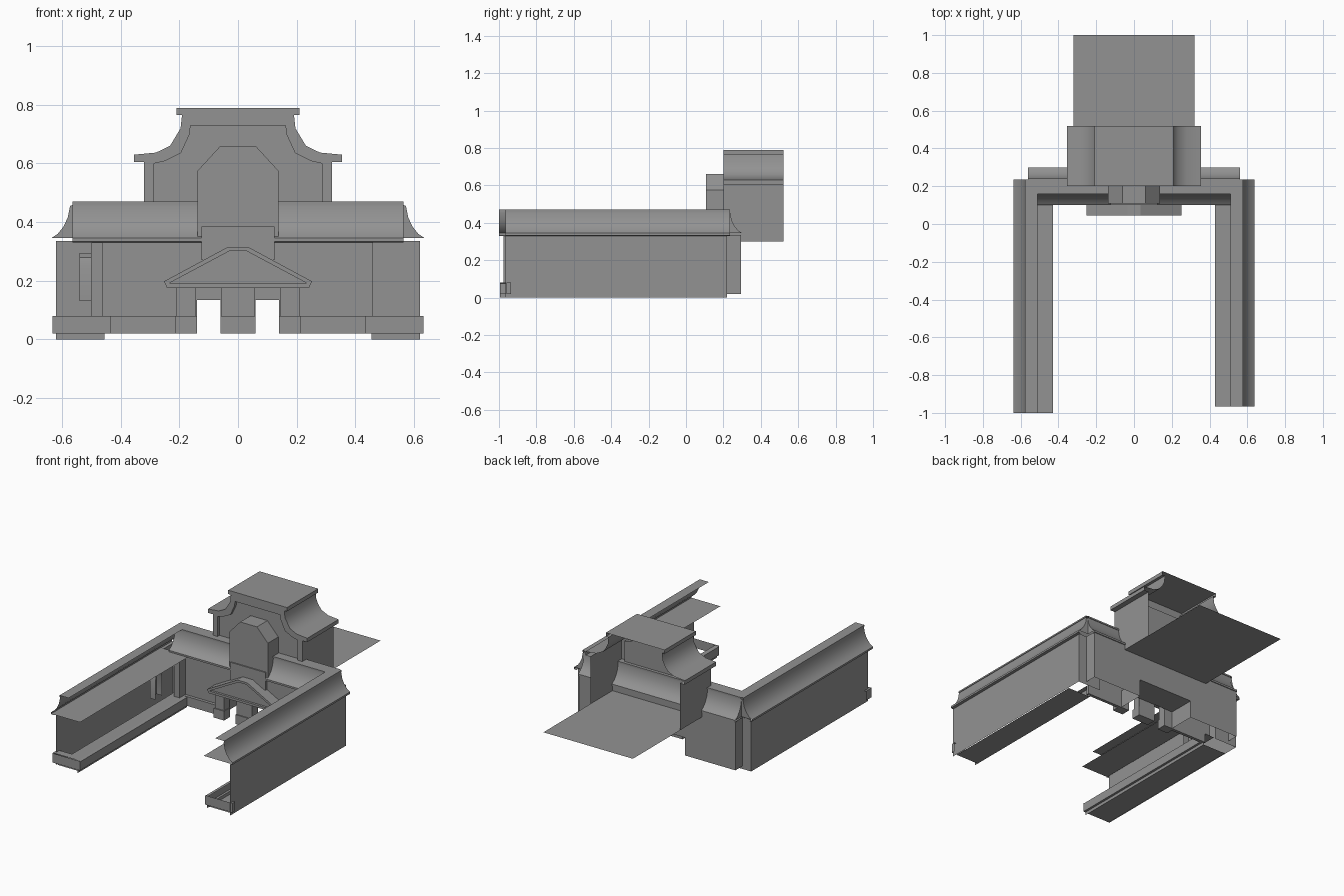
import bpy, bmesh
from mathutils import Vector

if "Cube" in bpy.data.objects:
    bpy.data.objects.remove(bpy.data.objects["Cube"])

# dark grey finish for every part
GREY = bpy.data.materials.new("dark_grey")
GREY.diffuse_color = (.29, .29, .29, 1)
GREY.use_nodes = True
GREY.node_tree.nodes["Principled BSDF"].inputs["Base Color"].default_value = GREY.diffuse_color


def make(name, verts, faces, smooth=False):
    me = bpy.data.meshes.new(name)
    me.from_pydata([Vector(v) for v in verts], [], faces)
    me.materials.append(GREY)
    me.update()
    ob = bpy.data.objects.new(name, me)
    bpy.context.collection.objects.link(ob)
    if smooth:
        bpy.ops.object.select_all(action='DESELECT')
        ob.select_set(True)
        bpy.context.view_layer.objects.active = ob
        bpy.ops.object.shade_smooth_by_angle(angle=0.6)
    return ob


def place(p, axis, t):
    # profile point (horizontal, z) swept along x or y
    return (t, p[0], p[1]) if axis == 'x' else (p[0], t, p[1])


def strip(name, pts, axis, a, b, smooth=False):
    """Open profile swept in a straight line."""
    n = len(pts)
    v = [place(p, axis, a) for p in pts] + [place(p, axis, b) for p in pts]
    return make(name, v, [(i, i + 1, n + i + 1, n + i) for i in range(n - 1)], smooth)


def prism(name, pts, axis, a, b):
    """Closed profile swept into a capped solid."""
    n = len(pts)
    v = [place(p, axis, a) for p in pts] + [place(p, axis, b) for p in pts]
    f = [(i, (i + 1) % n, n + (i + 1) % n, n + i) for i in range(n)]
    return make(name, v, f + [tuple(range(n))[::-1], tuple(range(n, 2 * n))])


def box(name, x0, x1, y0, y1, z0, z1):
    return prism(name, [(x0, z0), (x1, z0), (x1, z1), (x0, z1)], 'y', y0, y1)


def sheet(name, pts, y):
    """Flat upright face facing the front."""
    return make(name, [(x, y, z) for x, z in pts], [tuple(range(len(pts)))])


def rect(name, x0, x1, z0, z1, y):
    return sheet(name, [(x0, z0), (x1, z0), (x1, z1), (x0, z1)], y)


def flat(name, x0, x1, y0, y1, z):
    return make(name, [(x0, y0, z), (x1, y0, z), (x1, y1, z), (x0, y1, z)], [(0, 1, 2, 3)])


def mirrored(pts):
    return pts + [(-x, z) for x, z in reversed(pts)]


# roof section: offset inward from the eaves, height
ROOF = [(.017, .33), (0, .333), (0, .345), (.022, .36), (.042, .385), (.056, .415),
        (.064, .455), (.064, .46), (.06, .46), (.06, .47), (.125, .47)]

# wings: open shells with outer wall, roof slope, ceiling and curb
for side, s, y0 in (("left", -1, -1.0), ("right", 1, -.965)):
    strip(side + "_wing_roof", [(s * (.637 - d), z) for d, z in ROOF], 'y', y0, .236, True)
    strip(side + "_wing_wall", [(s * .62, 0), (s * .62, .33)], 'y', max(y0, -.975), .22)
    flat(side + "_wing_ceiling", s * .43, s * .637, y0, .12, .335)
    rect(side + "_wing_end_wall", s * .455, s * .62, .0, .335, .22)
    sheet(side + "_wing_gable", [(s * (.637 - d), z) for d, z in ROOF[2:7]]
          + [(s * .56, .46), (s * .56, .345)], .236)
    flat(side + "_wing_floor", s * .45, s * .615, y0 + .03, .12, 0)
    strip(side + "_wing_curb", [(s * .45, 0), (s * .45, .02), (s * .435, .02),
                                (s * .435, .075), (s * .46, .08)], 'y', y0 + .005, .12)
    rect(side + "_curb_end", s * .435, s * .632, .02, .08, y0 + .005)
    strip(side + "_curb_return", [(s * .632, .02), (s * .632, .08), (s * .62, .08)],
          'y', y0 + .005, -.935)

# left wing curb top, corner post and arched window
flat("left_curb_top", -.53, -.45, -.99, .12, .08)
flat("left_curb_end_top", -.62, -.53, -.99, -.94, .08)
box("corner_post", -.50, -.46, .06, .12, .08, .33)
arch = [(-.13, .13), (-.13, .25), (-.12, .28), (-.095, .295), (-.07, .28), (-.06, .25), (-.06, .13)]
strip("arched_window_reveal", [(y, z) for y, z in arch], 'x', -.54, -.50, True)
make("arched_window_pane", [(-.54, y, z) for y, z in arch], [tuple(range(len(arch)))])

# centre range: roof slopes, facade and back wall
strip("centre_front_roof", [(.1 + d, z) for d, z in ROOF[:9]] + [(.16, .47), (.2, .47)],
      'x', -.565, .565, True)
strip("centre_back_roof", [(.3 - d, z) for d, z in ROOF[:9]] + [(.24, .47), (.2, .47)],
      'x', -.562, .562, True)
rect("facade_upper", -.46, .46, .135, .335, .12)
rect("facade_middle", -.06, .06, .02, .135, .12)
rect("back_wall_upper", -.2, .2, .135, .335, .295)
for s in (-1, 1):
    rect("facade_lower", s * .14, s * .46, .02, .135, .12)
    box("facade_base", min(s * .2, s * .46), max(s * .2, s * .46), .1, .12, .02, .08)
    rect("back_wall", s * .2, s * .56, .02, .335, .295)
    strip("back_wall_side", [(s * .56, .02), (s * .56, .335)], 'y', .22, .295)
    sheet_pts = [(.3 - d, z) for d, z in ROOF[2:7]] + [(.236, .345)]
    make("back_roof_end", [(s * .562, y, z) for y, z in sheet_pts], [tuple(range(len(sheet_pts)))])
    strip("passage_side", [(s * .2, .02), (s * .2, .135)], 'y', .12, .295)
flat("passage_ceiling", -.2, .2, .12, .295, .135)

# portico: piers, pediment with recessed field
for x0, x1 in ((-.215, -.14), (-.06, .06), (.14, .215)):
    box("portico_pier", x0 + .004, x1 - .004, .065, .12, .02, .175)
    box("pier_base", x0, x1, .058, .12, .02, .08)
outer = mirrored([(.242, .175), (.252, .198), (.035, .315)])
inner = mirrored([(.232, .19), (.232, .193), (.028, .302)])
n = len(outer)
strip("pediment_sides", outer + outer[:1], 'y', .045, .12)
make("pediment_frame", [(x, .045, z) for x, z in outer] + [(x, .045, z) for x, z in inner],
     [(i, (i + 1) % n, n + (i + 1) % n, n + i) for i in range(n)])
strip("pediment_reveal", inner + inner[:1], 'y', .045, .06)
sheet("pediment_field", inner, .06)

# central dormer with chamfered top
box("dormer_base", -.125, .125, .1, .2, .27, .385)
prism("dormer", mirrored([(.138, .35), (.138, .575), (.06, .66)]), 'y', .108, .215)

# tower: open-backed shell with swept shoulders and recessed front
side = [(.32, .3), (.32, .605), (.355, .605), (.355, .63), (.28, .637), (.232, .66),
        (.21, .69), (.196, .72), (.191, .765), (.21, .765), (.21, .79)]
strip("tower_shell", mirrored(side), 'y', .2, .52, True)
rim = [(.32, .345), (.32, .605), (.28, .637), (.232, .66), (.196, .72), (.191, .765)]
field = [(.287, .345), (.287, .6), (.25, .608), (.195, .635), (.165, .7), (.162, .73)]
rim, field = mirrored(rim), mirrored(field)
n = len(rim)
make("tower_front_frame", [(x, .2, z) for x, z in rim] + [(x, .2, z) for x, z in field],
     [(i, i + 1, n + i + 1, n + i) for i in range(n - 1)])
rect("tower_cornice_front", -.21, .21, .765, .79, .2)
for s in (-1, 1):
    sheet("tower_shoulder_front", [(s * .32, .605), (s * .355, .605), (s * .355, .63), (s * .28, .637)], .2)
strip("tower_reveal", field, 'y', .2, .22)
sheet("tower_front_panel", field, .22)

# rear flat roof
flat("rear_flat_roof", -.32, .32, .2, 1.0, .3)
